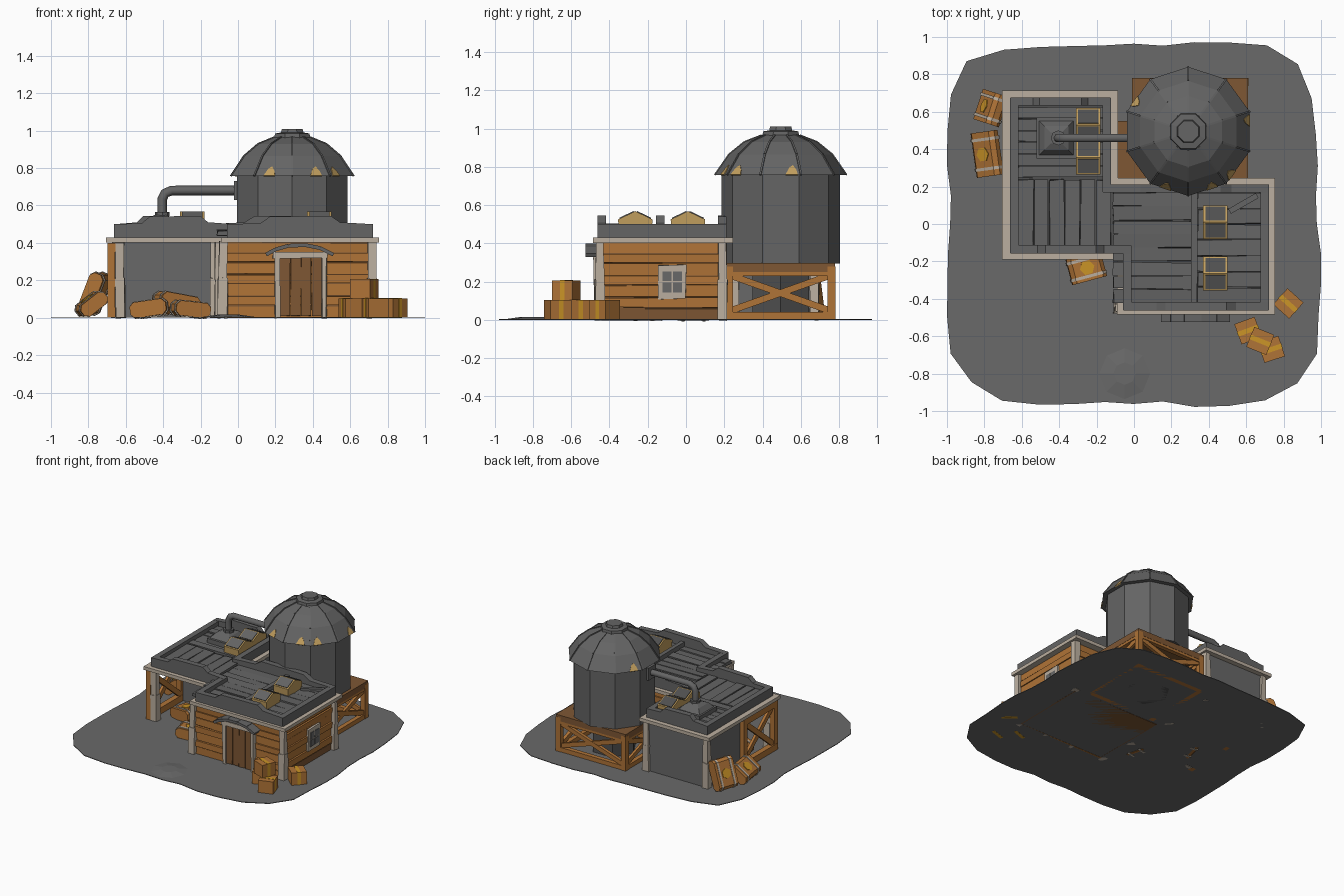
import bpy, bmesh, math, random
from mathutils import Matrix, Vector, Euler

if "Cube" in bpy.data.objects:
    bpy.data.objects.remove(bpy.data.objects["Cube"])

random.seed(4)
COLS = {'orange_wood': (.43, .172, .038), 'dark_wood': (.21, .095, .034), 'roof_grey': (.128, .128, .128),
        'dark_grey': (.08, .08, .08), 'ground_grey': (.142, .142, .142), 'beige_trim': (.50, .43, .35),
        'tan_patch': (.53, .34, .11), 'mustard': (.60, .30, .02), 'wall_grey': (.14, .14, .14)}
NAMES = list(COLS)
MATS = []
for n, c in COLS.items():
    m = bpy.data.materials.new(n)
    m.diffuse_color = (*c, 1)
    m.use_nodes = True
    m.node_tree.nodes["Principled BSDF"].inputs["Base Color"].default_value = m.diffuse_color
    MATS.append(m)


class Part:
    """Collects primitives into one named object."""
    def __init__(self, name):
        self.name, self.bm = name, bmesh.new()

    def paint(self, verts, mat):
        for f in {f for v in verts for f in v.link_faces}:
            f.material_index = NAMES.index(mat)

    def box(self, c, s, mat, rot=(0, 0, 0), jit=0.0, base=None):
        M = Matrix.LocRotScale(Vector(c), Euler([math.radians(a) for a in rot]), Vector(s))
        vs = bmesh.ops.create_cube(self.bm, size=1, matrix=(base or Matrix()) @ M)['verts']
        for v in vs:
            v.co += Vector([random.uniform(-jit, jit) for _ in range(3)])
        self.paint(vs, mat)
        return self

    def span(self, x0, x1, y0, y1, z0, z1, mat, jit=0.0):
        return self.box(((x0+x1)/2, (y0+y1)/2, (z0+z1)/2), (x1-x0, y1-y0, z1-z0), mat, jit=jit)

    def beam(self, a, b, w, d, mat):
        a, b = Vector(a), Vector(b)
        M = Matrix.Translation((a+b)/2) @ (b-a).to_track_quat('X', 'Z').to_matrix().to_4x4()
        return self.box((0, 0, 0), ((b-a).length, w, d), mat, base=M)

    def prism(self, pts, depth, M, mat):
        """Polygon in local x,z extruded along local y, centred."""
        lo = [self.bm.verts.new(M @ Vector((x, -depth/2, z))) for x, z in pts]
        hi = [self.bm.verts.new(M @ Vector((x, depth/2, z))) for x, z in pts]
        self.bm.faces.new(lo)
        self.bm.faces.new(hi[::-1])
        for i in range(len(pts)):
            j = (i+1) % len(pts)
            self.bm.faces.new((lo[i], hi[i], hi[j], lo[j]))
        self.paint(lo + hi, mat)
        return self

    def slab(self, pts, z0, z1, mat):
        swap = Matrix(((1, 0, 0, 0), (0, 0, 1, 0), (0, 1, 0, 0), (0, 0, 0, 1)))
        return self.prism(pts, z1-z0, Matrix.Translation((0, 0, (z0+z1)/2)) @ swap, mat)

    def lathe(self, prof, n, c, mat, phase=0.0):
        rings = [[self.bm.verts.new((c[0]+r*math.cos(phase+i*math.tau/n), c[1]+r*math.sin(phase+i*math.tau/n), z))
                  for i in range(n)] for r, z in prof]
        for A, B in zip(rings, rings[1:]):
            for i in range(n):
                self.bm.faces.new((A[i], A[(i+1) % n], B[(i+1) % n], B[i]))
        self.bm.faces.new(rings[0])
        self.bm.faces.new(rings[-1])
        self.paint([v for r in rings for v in r], mat)
        return self

    def done(self):
        bmesh.ops.recalc_face_normals(self.bm, faces=self.bm.faces)
        me = bpy.data.meshes.new(self.name)
        self.bm.to_mesh(me)
        for m in MATS:
            me.materials.append(m)
        ob = bpy.data.objects.new(self.name, me)
        bpy.context.collection.objects.link(ob)
        return ob


# Ground plate with an uneven rounded-square outline and a low mound
g = []
for i in range(40):
    a = i*math.tau/40
    c, s = math.cos(a), math.sin(a)
    r = (abs(c)**6 + abs(s)**6)**(-1/6) * random.uniform(.965, 1)
    g.append((c*r, s*r*.98))
mx, mn = max(p[0] for p in g), min(p[0] for p in g)
g = [((x-mn)/(mx-mn)*2-1, y) for x, y in g]
gr = Part('ground').slab(g, 0, .005, 'ground_grey')
gr.lathe([(.15, .003), (.06, .016)], 8, (-.05, -.80), 'ground_grey').done()

# Main building: core and irregular horizontal planks on each wall
w = Part('main_walls').span(-.06, .705, -.445, .185, 0, .41, 'dark_wood')
edges = [0, .065, .12, .185, .235, .30, .35, .405]
for k, (z0, z1) in enumerate(zip(edges, edges[1:])):
    t = .006 + .008*(k % 2)
    col = 'dark_wood' if k == 0 else 'orange_wood'
    w.span(-.06, .705, -.445-t, -.44, z0, z1-.005, 'orange_wood', .003)
    w.span(-.06, .705, .18, .185+t, z0, z1-.005, col, .003)
    w.span(.70, .705+t, -.445, .185, z0, z1-.005, col, .003)
    w.span(-.06-t, -.055, -.445, .185, z0, z1-.005, col, .003)
w.done()

# Grey rear room of the left wing
Part('rear_room').span(-.665, -.125, .24, .675, 0, .41, 'wall_grey').done()

# Beige corner posts with slightly crooked segments
p = Part('corner_posts')
for x, y in [(-.08, -.45), (.715, -.45), (.715, .19), (-.63, -.15), (-.1, -.15), (-.655, .67), (-.125, .67), (-.125, .25)]:
    p.span(x-.026, x+.026, y-.026, y+.026, 0, .21, 'beige_trim', .005)
    p.span(x-.022, x+.022, y-.022, y+.022, .2, .405, 'beige_trim', .005)
p.done()

# Cross-braced wooden side of the open porch
s = Part('porch_side_frame')
X = -.677
for z in (.03, .375):
    s.span(X-.022, X+.022, -.17, .26, z-.025, z+.025, 'orange_wood')
for y in (-.15, .24):
    s.span(X-.02, X+.02, y-.022, y+.022, 0, .4, 'orange_wood')
s.beam((X, -.14, .05), (X, .23, .36), .022, .04, 'orange_wood')
s.beam((X+.008, -.14, .36), (X+.008, .23, .05), .022, .04, 'orange_wood')
s.done()

# Roof trim, roof deck and parapets follow one stepped outline
outer = [(-.705, .715), (-.085, .715), (-.085, .245), (.755, .245), (.755, -.485), (-.09, -.485), (-.09, -.19), (-.705, -.19)]
inner = [(-.64, .655), (-.145, .655), (-.145, .19), (.70, .19), (.70, -.44), (-.035, -.44), (-.035, -.135), (-.64, -.135)]
Part('roof_trim').slab(outer, .403, .43, 'beige_trim').done()
Part('roof_deck').slab(inner, .425, .45, 'dark_grey').done()
pp = Part('parapet')
for a, b in zip(inner, inner[1:] + inner[:1]):
    A, B = Vector((*a, 0)), Vector((*b, 0))
    h, d = (B-A).length/2 + .02, (B-A).normalized()
    if abs(d.x) > .5 and h > .2:
        top = [(h, .5), (.55*h, .505), (.42*h, .54), (-.42*h, .545), (-.55*h, .51), (-h, .5)]
    else:
        top = [(h, .5), (-h, .5)]
    M = Matrix.Translation((A+B)/2) @ d.to_track_quat('X', 'Z').to_matrix().to_4x4()
    pp.prism([(-h, .43), (h, .43)] + top, .045, M, 'roof_grey')
pp.done()

# Roof planks in four fields
def field(part, x0, x1, y0, y1, n, along_x):
    for i in range(n):
        a, b = i/n, (i+1)/n - .01*random.uniform(.4, 1.5)
        z = .462 + random.uniform(0, .012)
        if along_x:
            part.span(x0, x1, y0+(y1-y0)*a, y0+(y1-y0)*b, .44, z, 'roof_grey', .005)
        else:
            part.span(x0+(x1-x0)*a, x0+(x1-x0)*b, y0, y1, .44, z, 'roof_grey', .005)

r = Part('roof_planks')
field(r, -.62, -.16, .25, .63, 6, True)
field(r, -.62, -.12, -.12, .235, 6, False)
field(r, -.11, .31, -.42, .17, 8, True)
field(r, .34, .68, -.42, .17, 7, True)
r.span(.305, .34, -.43, .19, .45, .50, 'roof_grey', .003)
r.box((.585, .11, .478), (.17, .03, .018), 'roof_grey', (0, 0, 30))
r.done()

# Gabled skylights: tan frame with grey panes
k = Part('skylights')
for x, y in [(.435, .01), (.435, -.265), (-.245, .53), (-.245, .355)]:
    M = Matrix.Translation((x, y, 0)) @ Matrix.Rotation(math.pi/2, 4, 'Z')
    k.prism([(-.085, .45), (.085, .45), (.09, .525), (0, .568), (-.09, .525)], .13, M, 'tan_patch')
    for sgn in (-1, 1):
        k.box((x, y+sgn*.045, .548), (.108, .082, .007), 'dark_grey' if sgn > 0 else 'roof_grey', (-sgn*25.5, 0, 0))
k.done()

# Vent base and bent pipe into the silo
v = Part('vent_base').span(-.52, -.31, .35, .57, .45, .50, 'roof_grey')
v.lathe([(.13, .50), (.09, .535), (.04, .55)], 4, (-.415, .46), 'roof_grey', math.pi/4)
v.lathe([(.04, .545), (.04, .565)], 8, (-.405, .46), 'roof_grey').done()
cu = bpy.data.curves.new('pipe', 'CURVE')
cu.dimensions, cu.bevel_depth, cu.bevel_resolution, cu.use_fill_caps = '3D', .026, 1, True
sp = cu.splines.new('POLY')
path = [(-.405, .53), (-.405, .635), (-.39, .665), (-.355, .68), (.03, .68)]
sp.points.add(len(path)-1)
for q, (x, z) in zip(sp.points, path):
    q.co = (x, .46, z, 1)
cu.materials.append(MATS[NAMES.index('roof_grey')])
bpy.context.collection.objects.link(bpy.data.objects.new('pipe', cu))
Part('pipe_flange').span(-.022, .04, .415, .505, .63, .73, 'roof_grey').done()

# Silo: faceted tank, flared dome, cap, ribs and rust patches
C, N = (.29, .495), 10
ph = math.pi/N
Part('silo_tank').lathe([(.31, .295), (.31, .77)], N, C, 'roof_grey', ph).done()
dome = [(.345, .757), (.27, .865), (.19, .93), (.10, .965)]
d = Part('silo_dome').lathe(dome, N, C, 'roof_grey', ph)
for i in range(N):
    a = ph + i*math.tau/N
    P = [Vector((C[0]+q*math.cos(a), C[1]+q*math.sin(a), z)) for q, z in dome]
    for A, B in zip(P, P[1:]):
        d.beam(A, B, .01, .009, 'roof_grey')
d.done()
Part('silo_cap').lathe([(.105, .955), (.10, .985), (.065, .99), (.06, 1.01)], 8, C, 'roof_grey', math.pi/8).done()
t = Part('rust_patches')
for i, off in [(7, -.02), (8, .03), (0, .06), (9, -.05), (4, .04)]:
    a = i*math.tau/N
    R = Vector((math.cos(a), math.sin(a), 0))
    T = Vector((-R.y, R.x, 0))
    ap = math.cos(math.pi/N)
    U = (R*(.27-.345)*ap + Vector((0, 0, .108))).normalized()
    M = Matrix((T, U.cross(T), U)).transposed().to_4x4()
    M.translation = Vector((*C, .757)) + R*.345*ap + T*off
    t.prism([(-.035, 0), (.03, 0), (.022, .03), (.004, .06), (-.015, .045)], .008, M, 'tan_patch')
t.done()

# Wooden silo stand with crossed braces on four sides
st = Part('silo_stand').span(-.01, .61, .205, .78, .25, .298, 'dark_wood')
x0, x1, y0, y1 = .01, .59, .225, .76
for z, h in ((.02, .02), (.248, .018)):
    for y in (y0, y1):
        st.span(x0, x1, y-.018, y+.018, z-h, z+h, 'orange_wood')
    for x in (x0, x1):
        st.span(x-.018, x+.018, y0, y1, z-h, z+h, 'orange_wood')
for x in (x0, x1):
    for y in (y0, y1):
        st.span(x-.021, x+.021, y-.021, y+.021, 0, .28, 'orange_wood')
ring = [(x0, y0), (x1, y0), (x1, y1), (x0, y1)]
for (ax, ay), (bx, by) in zip(ring, ring[1:] + ring[:1]):
    st.beam((ax, ay, .045), (bx, by, .235), .02, .035, 'orange_wood')
    st.beam((ax, ay, .235), (bx, by, .045), .026, .035, 'orange_wood')
st.span(-.1, 0, .24, .55, .25, .29, 'dark_wood')
st.done()
Part('silo_column').lathe([(.17, 0), (.17, .26)], 6, C, 'dark_grey').done()

# Door with frame and arched awning
do = Part('door')
for i in range(4):
    do.span(.225+.056*i, .278+.056*i, -.468, -.45, .01, .325, 'dark_wood', .002)
do.span(.197, .224, -.482, -.44, 0, .33, 'beige_trim', .004)
do.span(.447, .474, -.482, -.44, 0, .33, 'beige_trim', .004)
do.span(.185, .48, -.487, -.44, .318, .35, 'beige_trim', .004).done()
aw = Part('awning')
arc = [(.15, .337), (.20, .365), (.27, .385), (.36, .388), (.44, .372), (.51, .337)]
for (ax, az), (bx, bz) in zip(arc, arc[1:]):
    aw.beam((ax, -.487, az), (bx, -.487, bz), .075, .02, 'roof_grey')
aw.done()

# Four-pane side window
wi = Part('window').span(.70, .727, -.145, .0, .11, .285, 'beige_trim', .004)
for y in (-.1, -.045):
    for z in (.168, .228):
        wi.span(.725, .733, y-.023, y+.023, z-.026, z+.026, 'wall_grey')
wi.done()

# Small crates with a mustard stripe, beside the front right corner
for i, (x, y, z, a) in enumerate([(.61, -.57, .052, 20), (.735, -.67, .052, 18), (.675, -.625, .155, -22), (.825, -.425, .052, -42)]):
    c = Part(f'crate_{i+1}').box((x, y, z), (.115, .115, .102), 'orange_wood', (0, 0, a))
    c.box((x, y, z), (.118, .026, .106), 'mustard', (0, 0, a)).done()

# Bigger chamfered bundles with straps: leaning on the left wall and lying in the porch
def bundle(name, loc, size, rot):
    x, y, z = size
    def rim(e):
        a, b, c = x/2+e, z/2+e, .022
        return [(-a, -b+c), (-a+c, -b), (a-c, -b), (a, -b+c), (a, b-c), (a-c, b), (-a+c, b), (-a, b-c)]
    q = Part(name).prism(rim(0), y, Matrix(), 'orange_wood')
    for sgn in (-1, 1):
        q.prism(rim(.004), .016, Matrix.Translation((0, sgn*y*.33, 0)), 'beige_trim')
    q.lathe([(.04, z/2-.002), (.04, z/2+.005)], 6, (0, 0), 'mustard')
    q.done().matrix_world = Matrix.LocRotScale(Vector(loc), Euler([math.radians(a) for a in rot]), None)

bundle('leaning_bundle_tall', (-.765, .62, .128), (.23, .17, .08), (0, -68, -18))
bundle('leaning_bundle_low', (-.785, .375, .072), (.16, .24, .075), (0, -38, 8))
bundle('front_bundle', (-.255, -.235, .045), (.19, .14, .08), (0, 6, 15))
bundle('porch_bundle_a', (-.46, .02, .05), (.20, .17, .085), (0, -8, -15))
bundle('porch_bundle_b', (-.33, .06, .085), (.22, .16, .08), (0, 10, 20))
